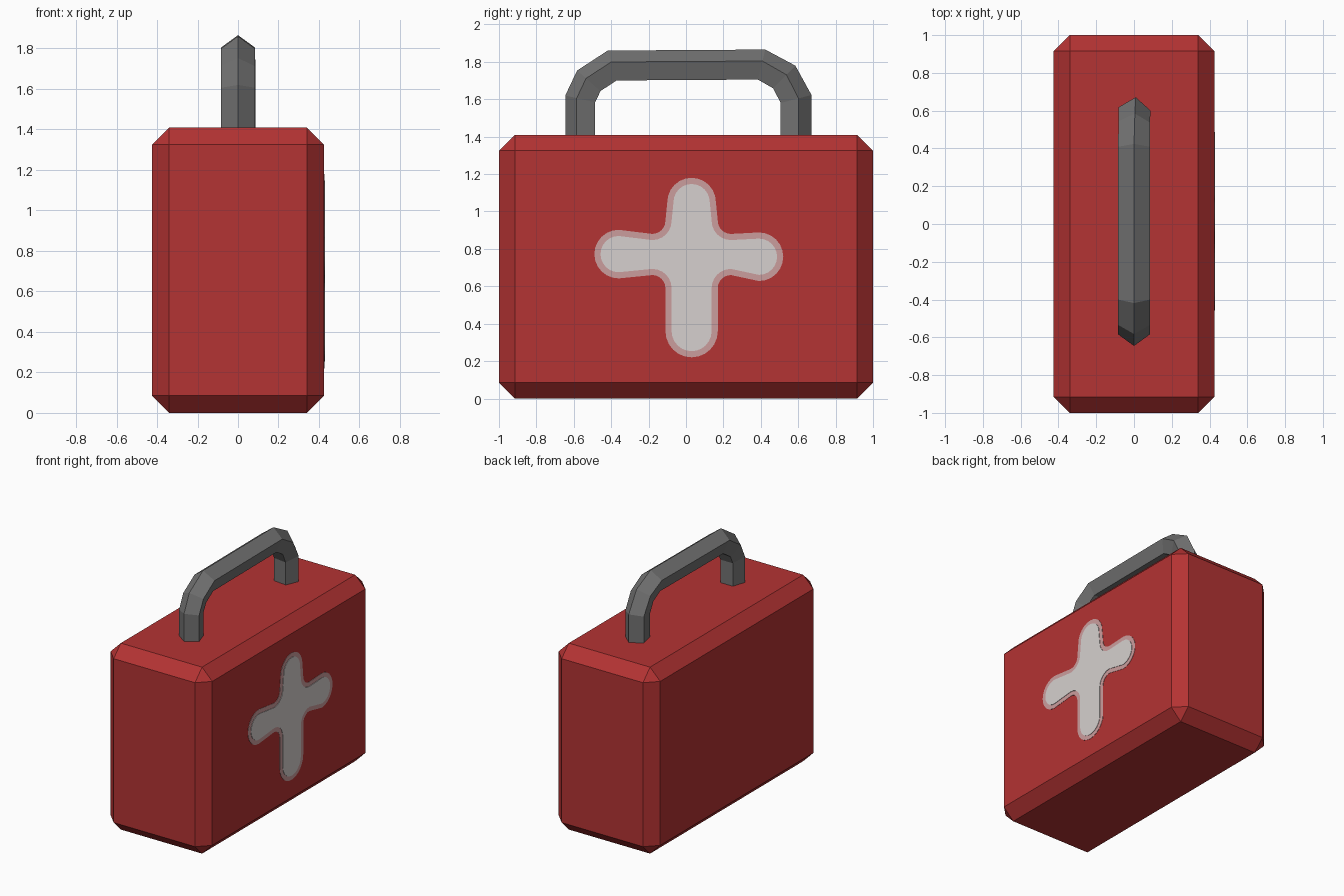
import bpy, bmesh, math
from mathutils import Vector

if "Cube" in bpy.data.objects:
    bpy.data.objects.remove(bpy.data.objects["Cube"])


def material(name, rgb):
    m = bpy.data.materials.new(name)
    m.diffuse_color = (*rgb, 1.0)
    m.use_nodes = True
    m.node_tree.nodes["Principled BSDF"].inputs["Base Color"].default_value = m.diffuse_color
    return m


RED = material("red", (0.456, 0.033, 0.033))
GREY = material("grey", (0.17, 0.17, 0.17))
WHITE = material("off white", (0.67, 0.63, 0.62))
PINK = material("dusty pink", (0.60, 0.34, 0.34))


def finish(bm, name, mat):
    bmesh.ops.recalc_face_normals(bm, faces=bm.faces[:])
    mesh = bpy.data.meshes.new(name)
    bm.to_mesh(mesh)
    bm.free()
    mesh.materials.append(mat)
    obj = bpy.data.objects.new(name, mesh)
    bpy.context.collection.objects.link(obj)
    return obj


# Case body: box with a single chamfer on every edge
bm = bmesh.new()
bmesh.ops.create_cube(bm, size=1)
for v in bm.verts:
    v.co = Vector((v.co.x * 0.85, v.co.y * 2.0, (v.co.z + 0.5) * 1.41))
bmesh.ops.bevel(bm, geom=bm.edges[:], offset=0.085, offset_type='OFFSET',
                segments=1, profile=0.5, affect='EDGES')
finish(bm, "case_body", RED)

# Carry handle: pentagonal section swept along an arch, ridge facing outward
path = [(-0.557, 1.36, 0), (-0.557, 1.60, 0), (-0.513, 1.693, 0),
        (-0.392, 1.772, 0), (0.402, 1.777, 0), (0.52, 1.714, 3),
        (0.583, 1.60, 6), (0.583, 1.36, 6)]
pts = [Vector((y, z)) for y, z, _ in path]
bm = bmesh.new()
rings = []
for i, p in enumerate(pts):
    d_in = (p - pts[max(i - 1, 0)]).normalized()
    d_out = (pts[min(i + 1, len(pts) - 1)] - p).normalized()
    t = (d_in + d_out).normalized()
    n = Vector((-t.y, t.x))
    if 0 < i < len(pts) - 1:
        n /= max(n.dot(Vector((-d_in.y, d_in.x))), 0.5)
    ring = []
    for k in range(5):
        a = math.radians(72 * k + path[i][2])
        q = p + n * (0.0885 * math.cos(a))
        ring.append(bm.verts.new((0.0885 * math.sin(a), q.x, q.y)))
    rings.append(ring)
for r0, r1 in zip(rings, rings[1:]):
    for k in range(5):
        j = (k + 1) % 5
        bm.faces.new((r0[k], r0[j], r1[j], r1[k]))
bm.faces.new(rings[0])
bm.faces.new(rings[-1])
finish(bm, "carry_handle", GREY)


# Cross emblem: rounded arms joined by concave fillets, as thin plates
def arc(cy, cz, r, a0, a1, steps):
    return [(cy + r * math.cos(math.radians(a0 + (a1 - a0) * s / steps)),
             cz + r * math.sin(math.radians(a0 + (a1 - a0) * s / steps)))
            for s in range(steps + 1)]


def cross_plate(name, inset, thickness, mat):
    arms = [(0.39, 0.758, 0.13), (0.03, 1.05, 0.13),
            (-0.36, 0.772, 0.13), (0.03, 0.36, 0.14)]
    corners = [(1, 1), (-1, 1), (-1, -1), (1, -1)]
    outline = []
    for i, ((cy, cz, r), (sy, sz)) in enumerate(zip(arms, corners)):
        a = 90 * i
        outline += arc(cy, cz, r - inset, a - 90, a + 90, 12)
        outline += arc(0.03 + sy * 0.21, 0.77 + sz * 0.18, 0.07 + inset,
                       a + 270, a + 180, 6)
    bm = bmesh.new()
    face = bm.faces.new([bm.verts.new((0.424, y, z)) for y, z in outline])
    ext = bmesh.ops.extrude_face_region(bm, geom=[face])
    for v in ext["geom"]:
        if isinstance(v, bmesh.types.BMVert):
            v.co.x += thickness
    # Drop the hidden back if the extrusion kept it, then close it cleanly
    back = [f for f in bm.faces if all(abs(v.co.x - 0.424) < 1e-5 for v in f.verts)]
    if not back:
        bm.faces.new([v for v in bm.verts if abs(v.co.x - 0.424) < 1e-5])
    finish(bm, name, mat)


cross_plate("cross_border", 0.0, 0.003, PINK)
cross_plate("cross_centre", 0.033, 0.006, WHITE)
